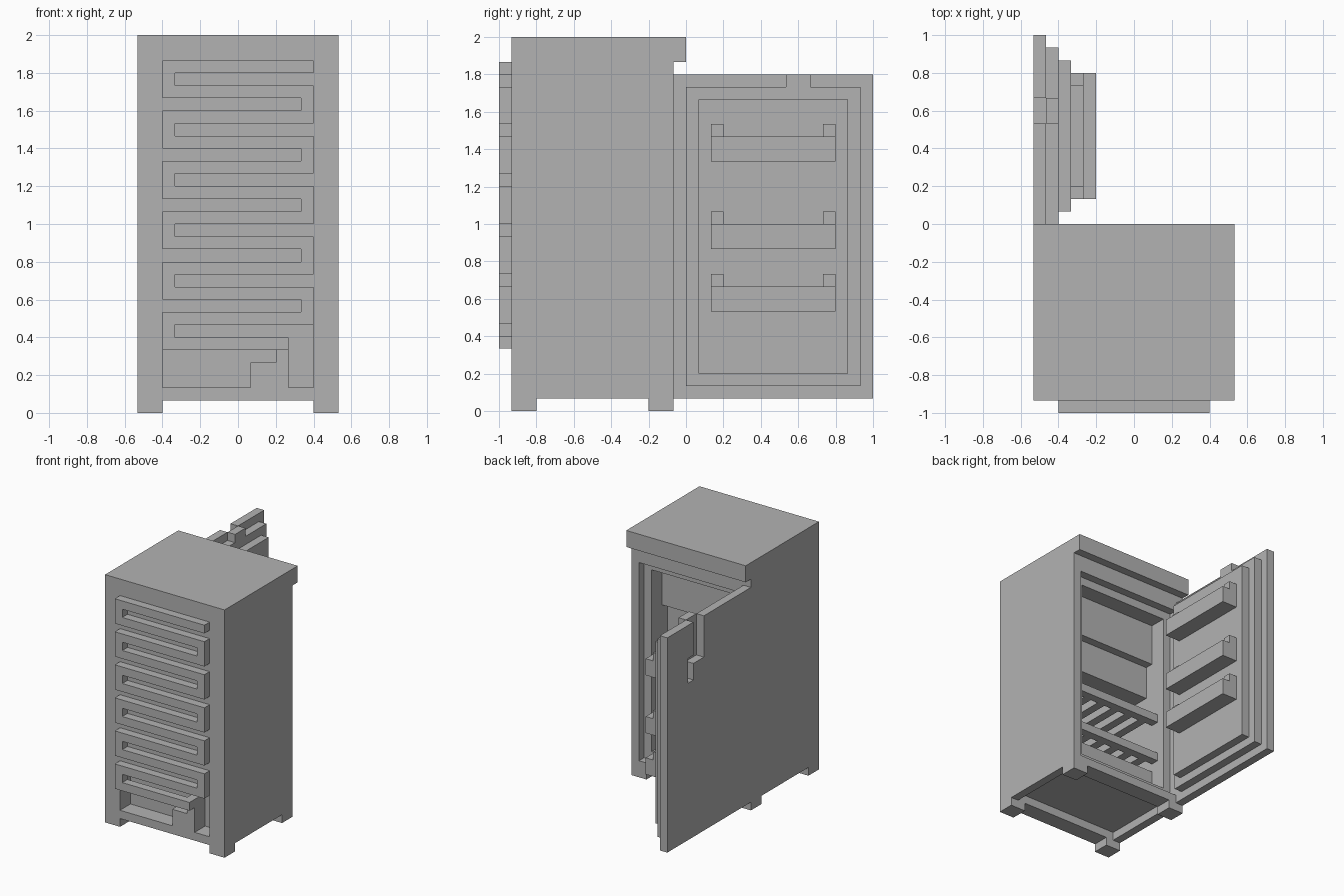
import bpy, bmesh
from mathutils import Vector

U = 1 / 15  # one grid cell of the blocky design

cube = bpy.data.objects.get("Cube")
if cube:
    bpy.data.objects.remove(cube)

grey = bpy.data.materials.new("plain_grey")
grey.use_nodes = True
colour = (0.45, 0.45, 0.45, 1)
grey.diffuse_color = colour
grey.node_tree.nodes["Principled BSDF"].inputs["Base Color"].default_value = colour


def finish(name, bm):
    bmesh.ops.recalc_face_normals(bm, faces=bm.faces)
    bmesh.ops.scale(bm, vec=(U, U, U), verts=bm.verts)
    mesh = bpy.data.meshes.new(name)
    bm.to_mesh(mesh)
    bm.free()
    mesh.materials.append(grey)
    obj = bpy.data.objects.new(name, mesh)
    bpy.context.collection.objects.link(obj)
    return obj


def add_box(bm, x, y, z):
    lo, hi = Vector((x[0], y[0], z[0])), Vector((x[1], y[1], z[1]))
    new = bmesh.ops.create_cube(bm, size=1)["verts"]
    bmesh.ops.scale(bm, vec=hi - lo, verts=new)
    bmesh.ops.translate(bm, vec=(lo + hi) / 2, verts=new)


def boxes(name, *parts):
    bm = bmesh.new()
    for part in parts:
        add_box(bm, *part)
    return finish(name, bm)


def prism(name, points, axis, start, end):
    """Extrude a profile in the other two axes along x or y."""
    bm = bmesh.new()

    def place(p):
        return (start, p[0], p[1]) if axis == "x" else (p[0], start, p[1])
    face = bm.faces.new([bm.verts.new(place(p)) for p in points])
    moved = bmesh.ops.extrude_face_region(bm, geom=[face])["geom"]
    step = (end - start, 0, 0) if axis == "x" else (0, end - start, 0)
    verts = [v for v in moved if isinstance(v, bmesh.types.BMVert)]
    bmesh.ops.translate(bm, vec=step, verts=verts)
    # the extrusion keeps the first face, so the solid stays closed
    return finish(name, bm)


def frame(name, y, bottom, half, low, high):
    """Rectangular ring in the x-z plane with a centred opening."""
    boxes(name,
          ((-8, -half), y, (bottom, 30)), ((half, 8), y, (bottom, 30)),
          ((-half, half), y, (bottom, low)), ((-half, half), y, (high, 30)))


# Cabinet shell, stepped towards the opening
frame("opening_rim", (-2, -1), 1, 7, 2, 26)
frame("opening_step", (-3, -2), 1, 6, 3, 25)
frame("cabinet_shell", (-11, -3), 2, 6, 3, 25)
boxes("inner_wall", ((-8, 8), (-12, -11), (2, 30)))
frame("machine_bay", (-14, -12), 1, 6, 2, 7)
boxes("top_lip", ((-8, 8), (-1, 0), (28, 30)))
boxes("base_skirts", *[((x, x + 1), (-12, -3), (1, 2)) for x in (-8, 7)])
boxes("feet", *[((x, x + 2), (y, y + 2), (0, 1)) for x in (-8, 6) for y in (-14, -3)])

# Compressor block and its riser
boxes("compressor", ((1, 4), (-14, -12), (2, 4)), ((3, 4), (-14, -12), (4, 6)))

# Serpentine cooling coil: bars joined alternately at either end
coil = []
for i, z in enumerate(range(27, 4, -2)):
    coil.append(((-6, 4 if z == 5 else 6), (-15, -14), (z, z + 1)))
    if z > 5:
        side = -6 if i % 2 == 0 else 5
        coil.append(((side, side + 1), (-15, -14), (z - 1, z)))
boxes("cooling_coil", *coil)

# Freezer compartment with its flap
boxes("freezer_box", ((-6, 6), (-11, -5), (16, 25)))
boxes("freezer_flap", ((-6, 6), (-5, -4), (20, 25)))

# Slatted shelves and the bottom drawer
for name, z in (("upper_rack", 12), ("lower_rack", 7)):
    rails = [((-6, 6), y, (z, z + 1)) for y in ((-4, -3), (-11, -10))]
    slats = [((x, x + 1), (-10, -4), (z, z + 1)) for x in range(-5, 6, 2)]
    boxes(name, *rails, *slats)
boxes("drawer", ((-6, 6), (-5, -4), (3, 6)))

# Open door: outer panel with hooked grip recess, then stepped liners
prism("door_panel",
      [(-1, 1), (15, 1), (15, 27), (10, 27), (10, 23), (11, 23), (11, 20),
       (10, 20), (10, 22), (8, 22), (8, 27), (-1, 27)], "x", -8, -7)
prism("door_seal",
      [(0, 2), (14, 2), (14, 26), (10, 26), (10, 27), (8, 27), (8, 26), (0, 26)],
      "x", -7, -6)
boxes("door_liner", ((-6, -5), (1, 13), (3, 25)))

# Door bins: floor, front rail and raised ends
for name, z in (("top_bin", 20), ("middle_bin", 13), ("bottom_bin", 8)):
    boxes(name,
          ((-5, -4), (3, 11), (z, z + 1)),
          ((-4, -3), (2, 12), (z, z + 2)),
          ((-5, -4), (2, 3), (z, z + 3)),
          ((-5, -4), (11, 12), (z, z + 3)))
